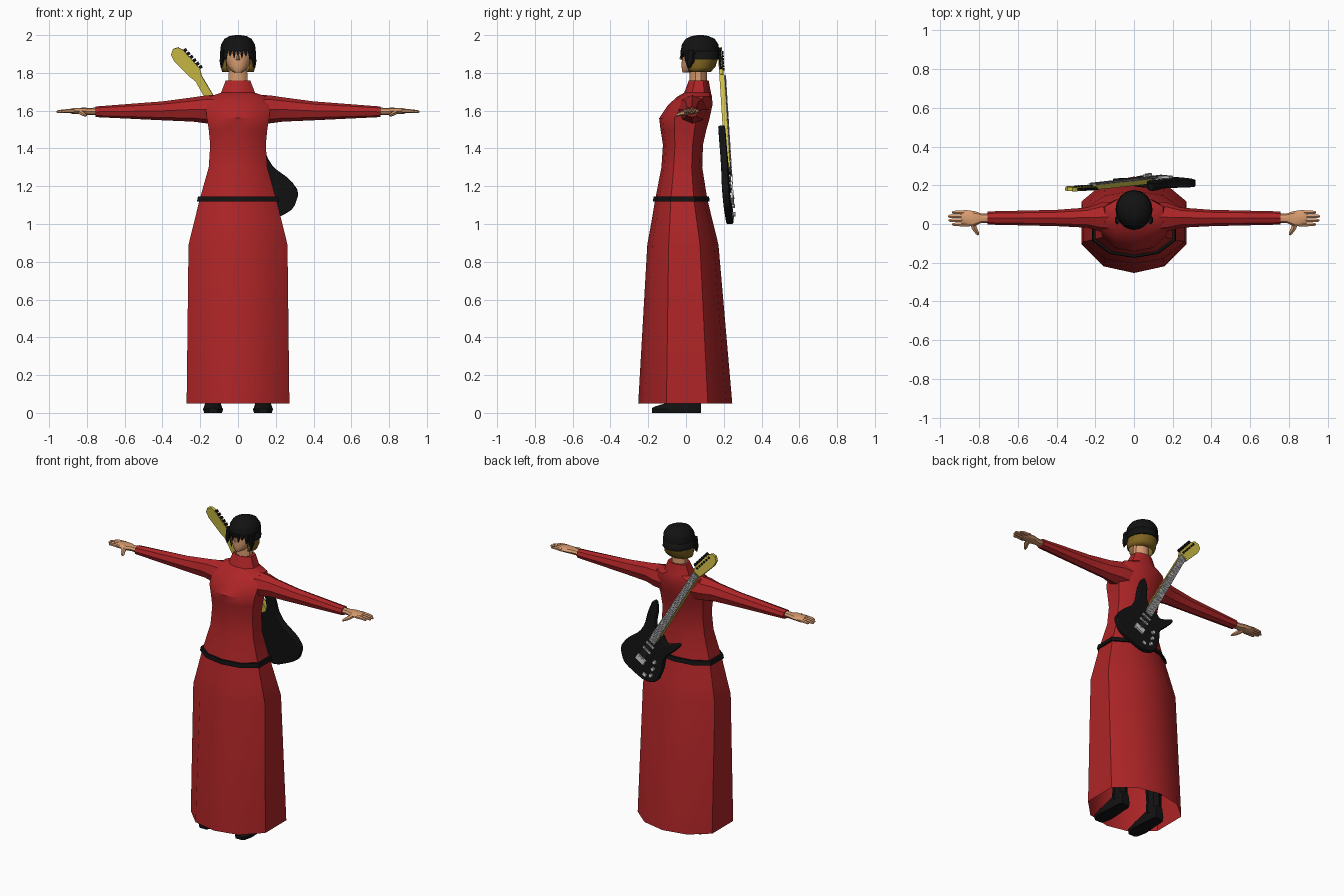
import bpy, bmesh, math
from mathutils import Vector, Matrix

if "Cube" in bpy.data.objects:
    bpy.data.objects.remove(bpy.data.objects["Cube"])


def mat(name, r, g, b):
    m = bpy.data.materials.new(name)
    m.diffuse_color = (r, g, b, 1)
    m.use_nodes = True
    m.node_tree.nodes["Principled BSDF"].inputs["Base Color"].default_value = m.diffuse_color
    return m


RED = mat("red cloth", 0.42, 0.018, 0.02)
SKIN = mat("skin", 0.68, 0.33, 0.16)
BLACK = mat("black", 0.006, 0.006, 0.006)
GOLD = mat("dark gold hair", 0.22, 0.13, 0.015)
YELLOW = mat("yellow wood", 0.6, 0.5, 0.06)
GREY = mat("grey fretboard", 0.2, 0.2, 0.2)
SILVER = mat("silver metal", 0.6, 0.6, 0.6)


def finish(name, bm, mats, mirror=False, angle=35):
    bmesh.ops.recalc_face_normals(bm, faces=bm.faces[:])
    me = bpy.data.meshes.new(name)
    bm.to_mesh(me)
    bm.free()
    for m in mats:
        me.materials.append(m)
    for p in me.polygons:
        p.use_smooth = True
    me.set_sharp_from_angle(angle=math.radians(angle))
    ob = bpy.data.objects.new(name, me)
    bpy.context.collection.objects.link(ob)
    if mirror:
        mod = ob.modifiers.new("mirror", 'MIRROR')
        mod.use_clip = False
        mod.use_mirror_merge = False
    return ob


def skin_rings(bm, rings, start=True, end=True):
    loops = [[bm.verts.new(p) for p in r] for r in rings]
    n = len(loops[0])
    for a, b in zip(loops, loops[1:]):
        for i in range(n):
            j = (i + 1) % n
            bm.faces.new((a[i], a[j], b[j], b[i]))
    if start:
        bm.faces.new(loops[0])
    if end:
        bm.faces.new(loops[-1])


def circle(n):
    return [(math.sin(2 * math.pi * i / n), -math.cos(2 * math.pi * i / n)) for i in range(n)]


half = [(0, -1), (.58, -.86), (1, -.4), (1, .48), (.57, .87), (0, 1)]
GOWN = half + [(-x, y) for x, y in half[-2:0:-1]]


def ring_z(shape, z, hx, yf, yb, cx=0):
    return [(cx + x * hx, (yf + yb) / 2 + y * (yb - yf) / 2, z) for x, y in shape]


def loft_z(name, shape, rows, m, start=True, end=True, mirror=False, cx=0, angle=35):
    bm = bmesh.new()
    skin_rings(bm, [ring_z(shape, *r, cx) for r in rows], start, end)
    return finish(name, bm, [m], mirror, angle)


def tube(bm, pts, radii, n=8):
    """Rings along a path mostly in x; radii are (in plan, in height)."""
    rings = []
    for k, p in enumerate(pts):
        a, b = Vector(pts[max(k - 1, 0)]), Vector(pts[min(k + 1, len(pts) - 1)])
        d = (b - a).normalized()
        s = d.cross(Vector((0, 0, 1))).normalized()
        u = s.cross(d)
        rings.append([Vector(p) + s * x * radii[k][0] + u * y * radii[k][1] for x, y in circle(n)])
    skin_rings(bm, rings)


# gown, open at the hem
loft_z("gown", GOWN, [
    (.05, .272, -.253, .245), (.89, .262, -.205, .172), (1.0, .235, -.185, .145),
    (1.13, .203, -.163, .113), (1.3, .155, -.13, .086), (1.42, .147, -.122, .09),
    (1.5, .155, -.135, .108), (1.56, .165, -.142, .125), (1.63, .172, -.095, .14),
    (1.675, .15, -.045, .138), (1.695, .09, -.01, .132), (1.76, .065, .015, .12)],
    RED, start=False)

# sash
loft_z("belt", GOWN, [(1.118, .2, -.16, .11), (1.118, .218, -.175, .126),
                      (1.145, .212, -.172, .122), (1.145, .19, -.155, .105)], BLACK, False, False)

# sleeves
bm = bmesh.new()
tube(bm, [(.06, .035, 1.605), (.17, .035, 1.607), (.24, .033, 1.606), (.4, .031, 1.599), (.755, .031, 1.594)],
     [(.085, .08), (.075, .074), (.052, .064), (.042, .05), (.034, .028)])
finish("sleeve", bm, [RED], True)

# hands: wrist and palm, four fingers, thumb
bm = bmesh.new()
tube(bm, [(.74, .03, 1.596), (.79, .03, 1.596), (.82, .028, 1.598), (.875, .03, 1.598), (.89, .03, 1.598)],
     [(.023, .02), (.025, .019), (.038, .018), (.043, .015), (.038, .011)])
for y, tip in [(-.002, .938), (.019, .956), (.04, .96), (.06, .94)]:
    tube(bm, [(.865, y, 1.598), (.91, y, 1.598), (tip - .008, y, 1.595), (tip, y, 1.594)],
         [(.0115, .012), (.011, .01), (.009, .008), (.004, .004)], 6)
tube(bm, [(.835, .015, 1.594), (.825, -.02, 1.586), (.81, -.045, 1.578), (.803, -.056, 1.574)],
     [(.017, .014), (.015, .012), (.011, .009), (.005, .004)], 6)
finish("hand", bm, [SKIN], True)

# boots
bm = bmesh.new()
rows = [(-.18, .025, .026), (-.165, .04, .034), (-.11, .053, .05), (-.05, .05, .075),
        (.0, .045, .1), (.06, .042, .1), (.08, .03, .09)]
skin_rings(bm, [[(.132 + sx * w, y, z) for sx, z in
                 [(-.9, 0), (.9, 0), (1, .02), (.75, h * .8), (.35, h), (-.35, h), (-.75, h * .8), (-1, .02)]]
                for y, w, h in rows])
skin_rings(bm, [ring_z(circle(8), z, w, yf, yb, .132) for z, w, yf, yb in
                [(.05, .043, -.03, .078), (.14, .043, -.02, .075), (.32, .055, -.03, .085)]])
finish("boot", bm, [BLACK], True)

# neck and head
loft_z("neck", circle(10), [(1.72, .054, .018, .112), (1.85, .05, .02, .11)], SKIN)
loft_z("head", circle(12), [
    (1.803, .02, -.018, .03), (1.812, .037, -.022, .06), (1.84, .06, -.023, .11), (1.88, .076, -.022, .145),
    (1.93, .08, -.018, .16), (1.965, .06, .01, .14)], SKIN)

# nose
bm = bmesh.new()
v = [bm.verts.new(p) for p in [(-.011, -.019, 1.868), (.011, -.019, 1.868), (0, -.036, 1.874), (0, -.02, 1.915)]]
for f in [(0, 1, 2), (0, 2, 3), (1, 3, 2)]:
    bm.faces.new([v[i] for i in f])
finish("nose", bm, [SKIN])

# hair: black cap
HAIR = circle(16)
loft_z("hair_cap", HAIR, [(1.915, .094, -.028, .176), (1.95, .09, -.022, .172),
                          (1.98, .072, -.002, .152), (1.995, .045, .03, .12), (2.0, .015, .06, .09)],
       BLACK, start=False, angle=45)

# hair: sides and back, gold below the black layer, open at the face
bm = bmesh.new()
skin_rings(bm, [ring_z(HAIR, *r) for r in [(1.915, .094, -.028, .176), (1.87, .096, -.028, .176),
                                           (1.87, .09, -.022, .168), (1.83, .09, -.015, .155),
                                           (1.805, .084, -.005, .13)]], False, False)
for f in bm.faces:
    f.material_index = int(f.calc_center_median().z < 1.869)
bmesh.ops.delete(bm, geom=[f for f in bm.faces if f.calc_center_median().y < .015], context='FACES')
ob = finish("hair_sides", bm, [BLACK, GOLD])
mod = ob.modifiers.new("thickness", 'SOLIDIFY')
mod.thickness = .006


# hair: jagged fringe and long side locks following the cap's curve
def hair_y(x):
    return .074 - .102 * math.sqrt(max(0, 1 - (x / .0945) ** 2))


bm = bmesh.new()
tips = [1.835, 1.862, 1.885, 1.872, 1.893, 1.872, 1.885, 1.862, 1.835]
w = .186 / len(tips)
for i, z in enumerate(tips):
    a = -.093 + i * w
    xs = [a, a + w, a + w * .85, a + w * .5, a + w * .15]
    zs = [1.922, 1.922, 1.9, z, 1.9]
    front = [(x, hair_y(x) - .002, zz) for x, zz in zip(xs, zs)]
    skin_rings(bm, [front, [(x, y + .008, zz) for x, y, zz in front]])
finish("fringe", bm, [BLACK])
bm = bmesh.new()
skin_rings(bm, [ring_z(circle(6), *r) for r in
                [(1.92, .012, .0, .05, .083), (1.86, .013, -.004, .045, .086), (1.825, .003, .008, .02, .088)]])
finish("side_lock", bm, [BLACK], True)

# guitar frame: u runs up the neck, v across, w out of the back
U, V = Vector((-.5, -.055, .866)), Vector((.866, -.08, .5))
W = U.cross(V).normalized()
G = Matrix.Translation((.12, .215, 1.2)) @ Matrix((U, V, W)).transposed().to_4x4()


def slab(bm, outline, w0, w1):
    skin_rings(bm, [[G @ Vector((u, v, w)) for u, v in outline] for w in (w0, w1)])


def bar(bm, u0, u1, v0, v1, w0, w1):
    slab(bm, [(u0, v0), (u1, v0), (u1, v1), (u0, v1)], w0, w1)


# guitar body with one round of corner cutting
o = [(-.192, .03), (-.188, .095), (-.13, .16), (-.05, .153), (.05, .108), (.12, .105), (.2, .132), (.285, .145),
     (.298, .13), (.26, .09), (.185, .06), (.15, .03), (.15, -.03), (.125, -.075), (.15, -.105), (.2, -.145),
     (.185, -.16), (.12, -.142), (.05, -.115), (-.03, -.148), (-.12, -.16), (-.178, -.1)]
curve = []
for a, b in zip(o, o[1:] + o[:1]):
    for t in (.2, .8):
        curve.append((a[0] + (b[0] - a[0]) * t, a[1] + (b[1] - a[1]) * t))
bm = bmesh.new()
slab(bm, curve, -.018, .018)
ob = finish("guitar_body", bm, [BLACK])
mod = ob.modifiers.new("bevel", 'BEVEL')
mod.width = .006
mod.segments = 2

# guitar neck and headstock
bm = bmesh.new()
slab(bm, [(.1, -.028), (.67, -.021), (.67, .021), (.1, .028)], .0, .024)
slab(bm, [(.655, -.022), (.69, -.036), (.8, -.066), (.84, -.064), (.86, -.04), (.855, -.012),
          (.83, .004), (.7, .032), (.67, .024)], .0, .02)
finish("guitar_neck", bm, [YELLOW])

# fretboard with frets
bm = bmesh.new()
slab(bm, [(.07, -.026), (.665, -.02), (.665, .02), (.07, .026)], .024, .029)
finish("fretboard", bm, [GREY])
bm = bmesh.new()
for i in range(20):
    u = -.03 + .695 * 2 ** (-i / 12 * .9) if i else .662
    if u > .09:
        bar(bm, u - .002, u + .002, -.021, .021, .029, .031)
# strings
for i in range(6):
    v = (i - 2.5) * .0068
    bar(bm, -.075, .68, v - .0009, v + .0009, .0315, .033)
finish("frets_and_strings", bm, [SILVER])

# tuning pegs along the upper edge
bm = bmesh.new()
for i in range(6):
    u, v = .705 + i * .0235, .03 - i * .0052
    bar(bm, u - .008, u + .008, v - .004, v + .018, .004, .016)
    bar(bm, u - .005, u + .005, v - .022, v - .012, .02, .028)
finish("tuning_pegs", bm, [BLACK])

# pickups, bridge, knobs
bm = bmesh.new()
for u in (.045, .0):
    bar(bm, u - .007, u + .007, -.032, .032, .018, .025)
bar(bm, -.095, -.06, -.034, .034, .018, .032)
for u, v in [(-.02, -.085), (-.065, -.1), (-.11, -.11)]:
    slab(bm, [(u + x * .012, v + y * .012) for x, y in circle(8)], .018, .032)
bar(bm, -.15, -.13, -.085, -.06, .018, .024)
finish("guitar_hardware", bm, [SILVER])
